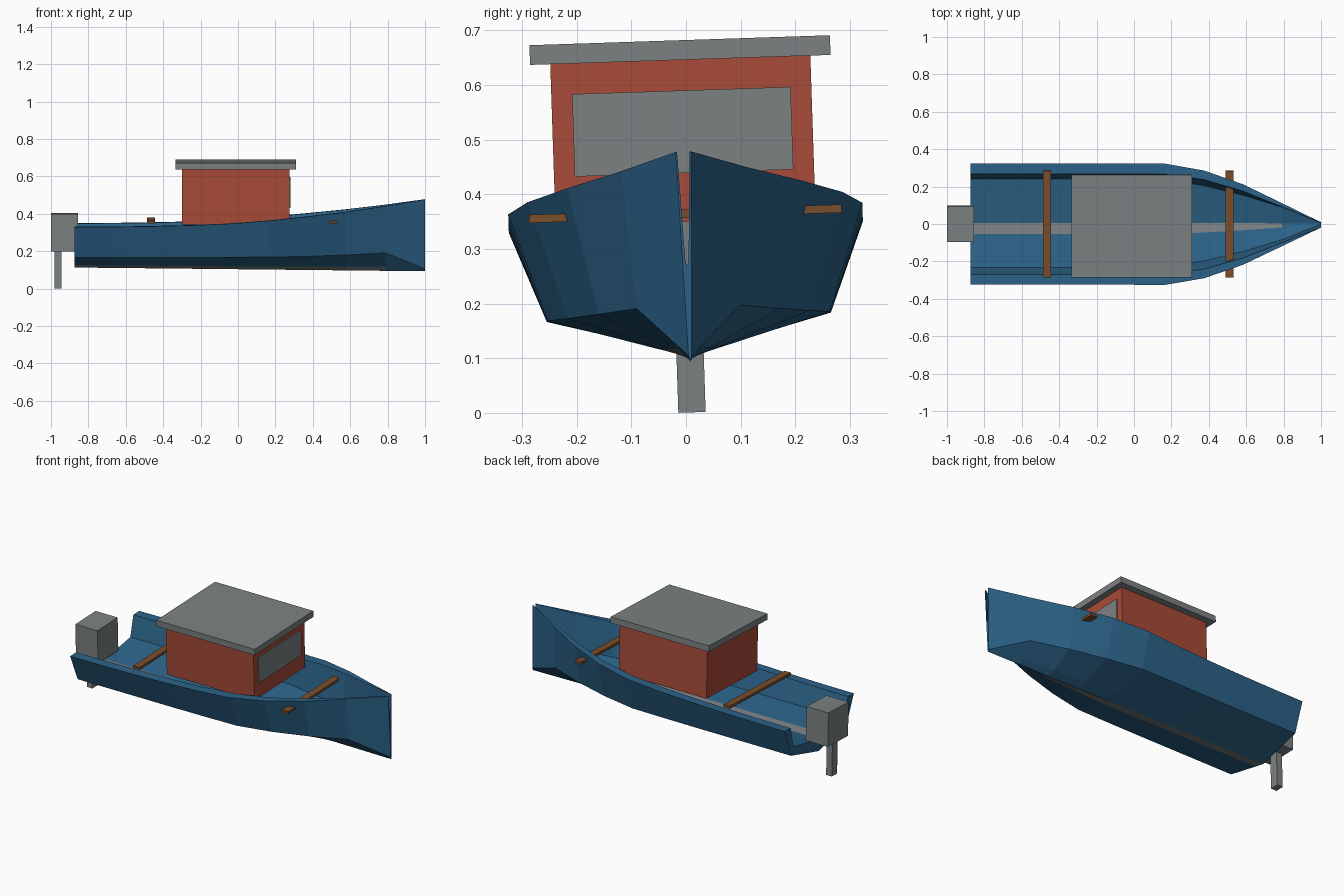
import bpy, bmesh, math
from mathutils import Matrix

if "Cube" in bpy.data.objects:
    bpy.data.objects.remove(bpy.data.objects["Cube"])

# the whole boat leans slightly to one side
LEAN = Matrix.Translation((0, 0.011, 0)) @ Matrix.Rotation(math.radians(1.9), 4, 'X')


def material(name, rgb):
    m = bpy.data.materials.new(name)
    m.diffuse_color = (*rgb, 1)
    m.use_nodes = True
    m.node_tree.nodes["Principled BSDF"].inputs["Base Color"].default_value = m.diffuse_color
    return m


BLUE = material("hull_blue", (0.025, 0.125, 0.25))
RED = material("cabin_red", (0.39, 0.069, 0.04))
GRAY = material("metal_gray", (0.2, 0.22, 0.225))
BROWN = material("wood_brown", (0.195, 0.076, 0.025))


def finish(name, bm, mats):
    bmesh.ops.recalc_face_normals(bm, faces=bm.faces)
    bm.transform(LEAN)
    me = bpy.data.meshes.new(name)
    bm.to_mesh(me)
    bm.free()
    for m in mats:
        me.materials.append(m)
    ob = bpy.data.objects.new(name, me)
    bpy.context.collection.objects.link(ob)
    return ob


def box(name, x, y, z, mat):
    bm = bmesh.new()
    bmesh.ops.create_cube(bm, size=1)
    for v in bm.verts:
        v.co = [r[0] if c < 0 else r[1] for c, r in zip(v.co, (x, y, z))]
    return finish(name, bm, [mat])


# hull stations, stern to bow: chine y, chine z, sheer y, sheer z
STATIONS = [
    (0.260, 0.175, 0.324, 0.340), (0.260, 0.175, 0.324, 0.341),
    (0.260, 0.175, 0.324, 0.344), (0.260, 0.175, 0.324, 0.349),
    (0.260, 0.176, 0.324, 0.358), (0.258, 0.177, 0.324, 0.374),
    (0.220, 0.180, 0.288, 0.395), (0.165, 0.186, 0.215, 0.418),
    (0.095, 0.194, 0.115, 0.446), (0.003, 0.105, 0.014, 0.478),
]


def section(i, side):
    """Closed thick-shell outline of one half of the hull."""
    cy, cz, sy, sz = STATIONS[i]
    n = len(STATIONS) - 1
    x = -0.875 + 1.875 * i / n
    keel = 0.113 - 0.02 * i / n
    bow = max(0, i - 6) / 3
    floor_k, floor_c = 0.185 + 0.085 * bow ** 2, 0.22 + 0.055 * bow ** 2
    icy = cy * 0.95
    t = 0.24   # share of the half width taken by the centre strip
    pts = [(0, keel), (cy * t, keel + (cz - keel) * t), (cy, cz), (sy, sz),
           (sy * 0.83, sz), (icy * 0.96, floor_c),
           (icy * t, floor_k + (floor_c - floor_k) * t), (0, floor_k)]
    return [(x, side * y, z) for y, z in pts]


# hull halves, open at the stern and with a narrow slit at the bow
for side, label in ((1, "left"), (-1, "right")):
    bm = bmesh.new()
    rings = [[bm.verts.new(p) for p in section(i, side)] for i in range(len(STATIONS))]
    for i, (a, b) in enumerate(zip(rings, rings[1:])):
        for k in range(8):
            j = (k + 1) % 8
            f = bm.faces.new((a[k], a[j], b[j], b[k]))
            # gray strip beside the keel, inside and below
            if side < 0 and k in (0, 6) and i < 8:
                f.material_index = 1
    bm.faces.new(rings[0])
    bm.faces.new(rings[-1])
    finish("hull_" + label, bm, [BLUE, GRAY])

# cabin with roof and windscreen
box("cabin", (-0.30, 0.275), (-0.238, 0.238), (0.35, 0.648), RED)
box("roof", (-0.335, 0.31), (-0.275, 0.275), (0.646, 0.682), GRAY)
box("windscreen", (0.274, 0.281), (-0.2, 0.2), (0.439, 0.59), GRAY)

# cross benches
for name, x in (("rear_bench", -0.466), ("front_bench", 0.51)):
    box(name, (x - 0.021, x + 0.021), (-0.286, 0.286), (0.357, 0.372), BROWN)

# outboard motor
box("motor_body", (-1.0, -0.855), (-0.095, 0.095), (0.203, 0.402), GRAY)
box("motor_leg", (-0.982, -0.945), (-0.025, 0.025), (0.001, 0.21), GRAY)
